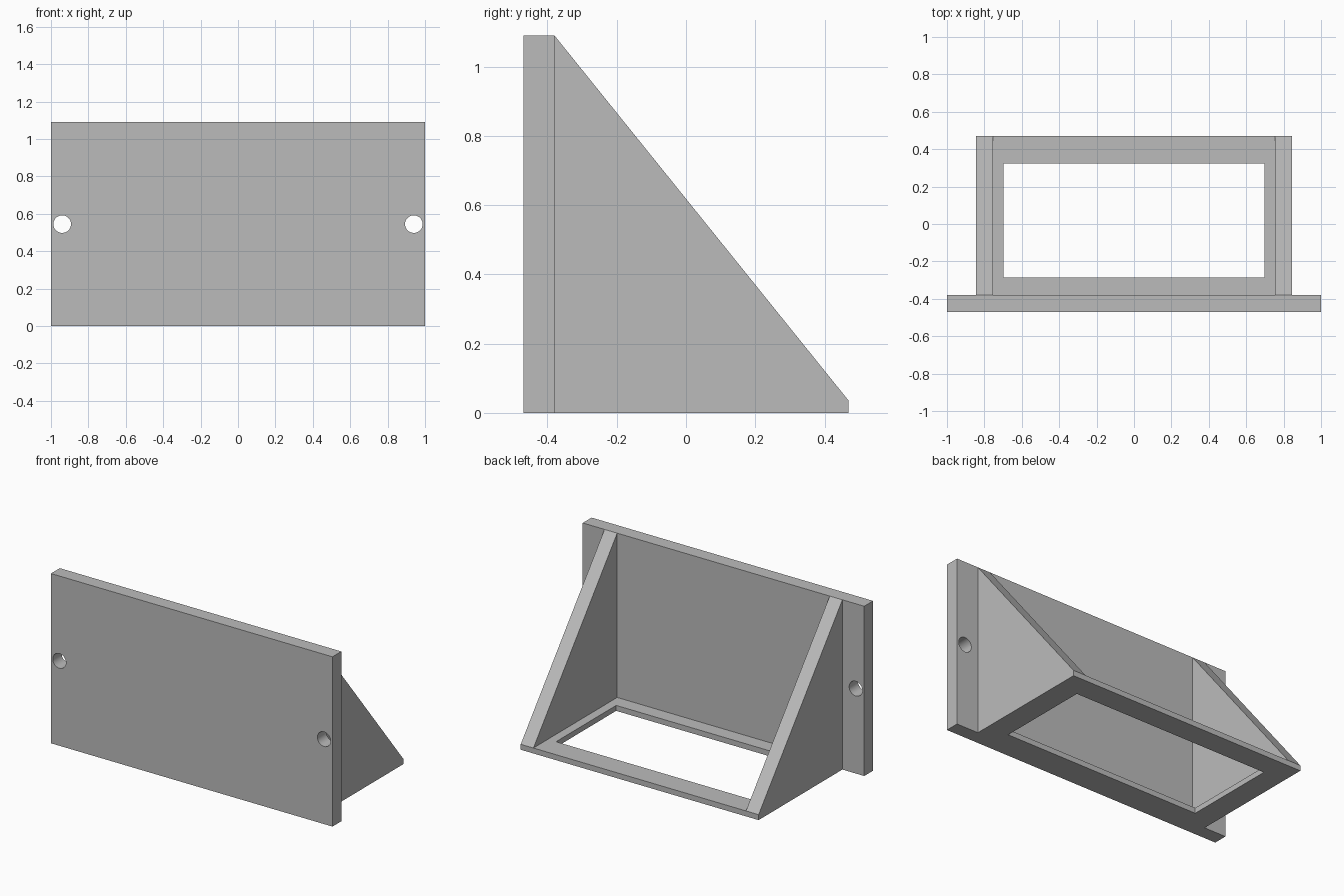
import bpy
import bmesh
from mathutils import Matrix

if "Cube" in bpy.data.objects:
    bpy.data.objects.remove(bpy.data.objects["Cube"])

# Main dimensions
FRONT, WALL, BACK = -0.47, -0.38, 0.47
HEIGHT, LIP = 1.09, 0.035
IN_X, OUT_X = 0.755, 0.845

grey = bpy.data.materials.new("plain grey")
grey.use_nodes = True
colour = (0.5, 0.5, 0.5, 1)
grey.diffuse_color = colour
grey.node_tree.nodes["Principled BSDF"].inputs["Base Color"].default_value = colour


def add_object(name, bm):
    bmesh.ops.recalc_face_normals(bm, faces=bm.faces)
    mesh = bpy.data.meshes.new(name)
    bm.to_mesh(mesh)
    bm.free()
    mesh.materials.append(grey)
    obj = bpy.data.objects.new(name, mesh)
    bpy.context.collection.objects.link(obj)
    return obj


def prism(name, points, offset):
    """Extrude a closed outline along the offset."""
    bm = bmesh.new()
    face = bm.faces.new([bm.verts.new(p) for p in points])
    top = bmesh.ops.extrude_face_region(bm, geom=[face])["geom"]
    verts = [v for v in top if isinstance(v, bmesh.types.BMVert)]
    bmesh.ops.translate(bm, verts=verts, vec=offset)
    return add_object(name, bm)


def box(name, x0, x1, y0, y1, z0, z1):
    return prism(name, [(x0, y0, z0), (x1, y0, z0), (x1, y1, z0), (x0, y1, z0)],
                 (0, 0, z1 - z0))


def cut(target, cutter):
    """Subtract the cutter, then discard it."""
    cutter.hide_render = True
    mod = target.modifiers.new("cut", 'BOOLEAN')
    mod.operation = 'DIFFERENCE'
    mod.solver = 'EXACT'
    mod.object = cutter
    bpy.context.view_layer.objects.active = target
    bpy.ops.object.modifier_apply(modifier=mod.name)
    bpy.data.objects.remove(cutter)


# Front plate with a screw hole near each end
plate = box("front_plate", -1, 1, FRONT, WALL, 0, HEIGHT)
for x in (-0.94, 0.94):
    bm = bmesh.new()
    bmesh.ops.create_cone(bm, cap_ends=True, segments=48, radius1=0.047,
                          radius2=0.047, depth=0.4)
    place = Matrix.Translation((x, (FRONT + WALL) / 2, HEIGHT / 2))
    bm.transform(place @ Matrix.Rotation(1.5707963, 4, 'X'))
    cut(plate, add_object("screw_hole_cutter", bm))
bpy.ops.object.select_all(action='DESELECT')
plate.select_set(True)
bpy.context.view_layer.objects.active = plate
bpy.ops.object.shade_smooth_by_angle(angle=0.5)

# Open base frame between the side brackets
base = box("base_frame", -IN_X, IN_X, WALL, BACK, 0, LIP)
cut(base, box("opening_cutter", -0.697, 0.697, -0.287, 0.323, -0.1, 0.1))

# Sloping side brackets
profile = [(WALL, 0), (BACK, 0), (BACK, LIP), (WALL, HEIGHT)]
for name, x in (("right_bracket", -OUT_X), ("left_bracket", IN_X)):
    prism(name, [(x, y, z) for y, z in profile], (OUT_X - IN_X, 0, 0))
